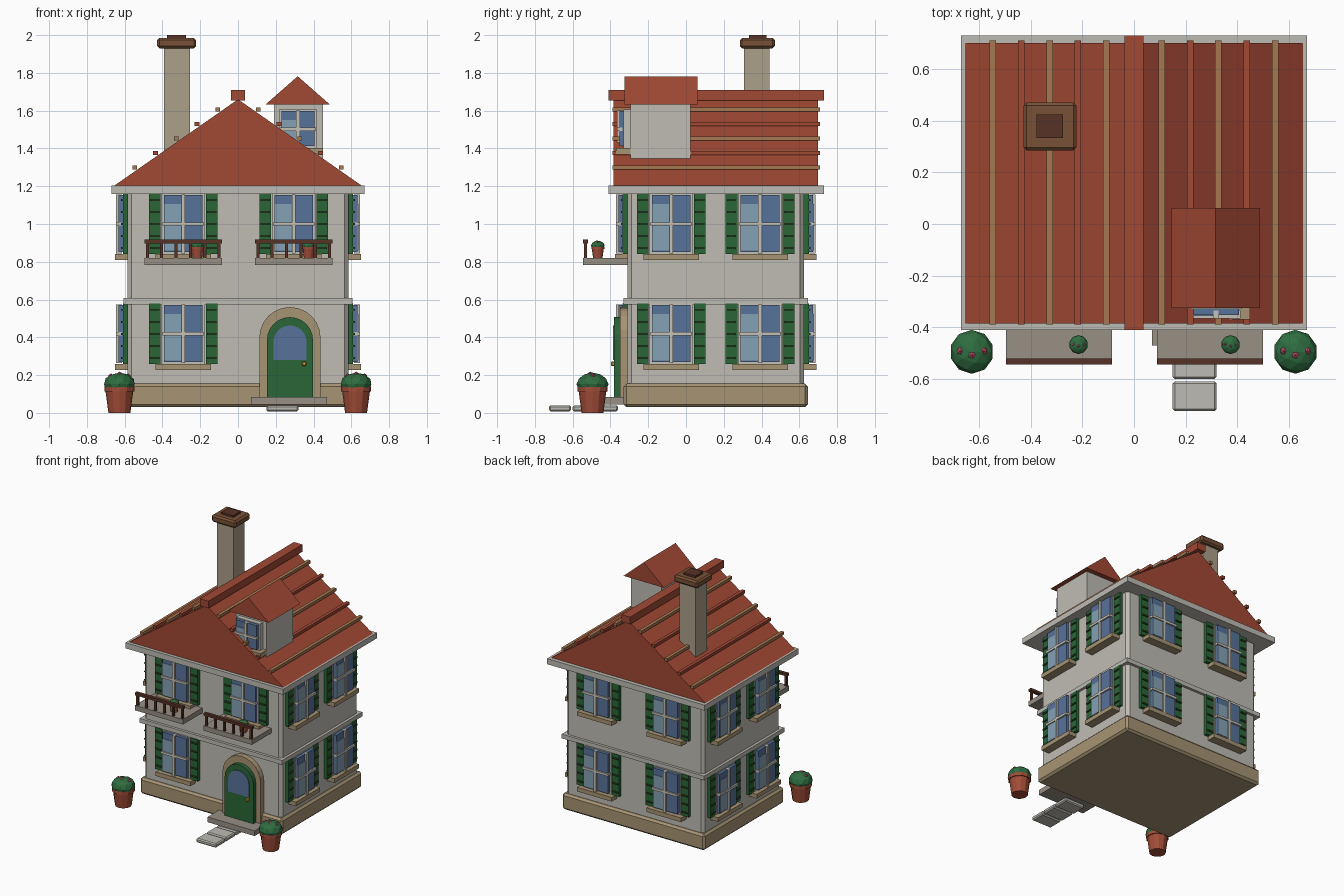
import bpy, bmesh, math
from mathutils import Matrix, Vector

if "Cube" in bpy.data.objects:
    bpy.data.objects.remove(bpy.data.objects["Cube"])


def mat(name, r, g, b):
    m = bpy.data.materials.new(name)
    m.diffuse_color = tuple((c / 255) ** 2.2 for c in (r, g, b)) + (1,)
    m.use_nodes = True
    m.node_tree.nodes["Principled BSDF"].inputs["Base Color"].default_value = m.diffuse_color
    return m


WALL = mat("plaster", 190, 187, 178)
TRIM = mat("pale_trim", 188, 186, 178)
FRAME = mat("window_frame", 196, 192, 182)
STONE = mat("tan_stone", 165, 146, 115)
SLAB = mat("step_stone", 150, 142, 132)
ROOF = mat("roof_tile", 160, 74, 55)
BATTEN = mat("tan_batten", 165, 120, 82)
SHAFT = mat("chimney_stone", 170, 158, 136)
BROWN = mat("brown_brick", 120, 82, 58)
DARK = mat("dark_wood", 88, 54, 42)
GREEN = mat("green_paint", 46, 102, 58)
SLAT = mat("slat_green", 52, 76, 48)
GLASS = mat("glass", 88, 114, 152)
SHINE = mat("glass_shine", 132, 160, 180)
CLAY = mat("clay", 160, 78, 58)
LEAF = mat("leaf", 50, 108, 66)
PINK = mat("flower", 200, 84, 108)
BRASS = mat("brass", 205, 165, 60)
I = Matrix.Identity(4)


def finish(name, bm, m, M=I):
    bm.transform(M)
    bmesh.ops.recalc_face_normals(bm, faces=bm.faces)
    me = bpy.data.meshes.new(name)
    bm.to_mesh(me)
    bm.free()
    me.materials.append(m)
    ob = bpy.data.objects.new(name, me)
    bpy.context.collection.objects.link(ob)
    return ob


def boxes(name, m, spans, M=I, bevel=0):
    """One object made of boxes given as (x0, x1, y0, y1, z0, z1)."""
    bm = bmesh.new()
    for x0, x1, y0, y1, z0, z1 in spans:
        T = Matrix.Translation(((x0 + x1) / 2, (y0 + y1) / 2, (z0 + z1) / 2))
        bmesh.ops.create_cube(bm, size=1, matrix=T @ Matrix.Diagonal((x1 - x0, y1 - y0, z1 - z0, 1)))
    if bevel:
        bmesh.ops.bevel(bm, geom=bm.edges[:], offset=bevel, segments=1, affect='EDGES')
    return finish(name, bm, m, M)


def prism(name, m, outline, y0, y1):
    """Extrude an x-z outline from y0 to y1."""
    bm = bmesh.new()
    f = bm.faces.new([bm.verts.new((x, y0, z)) for x, z in outline])
    ext = bmesh.ops.extrude_face_region(bm, geom=[f])
    bmesh.ops.translate(bm, vec=(0, y1 - y0, 0), verts=[v for v in ext['geom'] if isinstance(v, bmesh.types.BMVert)])
    return finish(name, bm, m)


def arch(cx, r, z0, spring, n=12):
    pts = [(cx - r, z0), (cx + r, z0)]
    return pts + [(cx + r * math.cos(math.pi * i / n), spring + r * math.sin(math.pi * i / n)) for i in range(n + 1)]


# House shell
boxes("foundation", STONE, [(-.605, .605, -.33, .645, .03, .155)], bevel=.015)
boxes("walls", WALL, [(-.585, .585, -.31, .625, .035, 1.18)], bevel=.022)
boxes("belt_course", TRIM, [(-.605, .605, -.33, .645, .575, .608)])
boxes("eave_slab", TRIM, [(-.67, .67, -.41, .73, 1.16, 1.203)])

# Main roof with ridge cap and battens
prism("roof", ROOF, [(-.655, 1.203), (.655, 1.203), (0, 1.66)], -.385, .70)
boxes("ridge_cap", ROOF, [(-.036, .036, -.41, .73, 1.655, 1.71)])
for k in range(5):
    x, z = .107 + .11 * k, 1.608 - .077 * k
    boxes("roof_batten", ROOF if k % 2 else BATTEN,
          [(s * x - .0125, s * x + .0125, -.39, .71, z - .012, z + .01) for s in (-1, 1)])

# Chimney
boxes("chimney_shaft", SHAFT, [(-.392, -.255, .307, .443, 1.3, 1.94)])
boxes("chimney_cap", BROWN, [(-.428, -.222, .285, .47, 1.93, 1.985)], bevel=.012)
boxes("chimney_flue", DARK, [(-.377, -.275, .333, .425, 1.975, 2.0)])


def window(M, z0, w=.23, h=.32, shutters=True):
    """Window in wall coordinates: x across, -y outward."""
    a, z1 = w / 2, z0 + h
    mid = z0 + h / 2
    boxes("window_frame", FRAME, [(-a, a, -.025, .01, z0, z1)], M)
    boxes("window_glass", GLASS, [(-a + .012, a - .012, -.048, 0, z0 + .012, z1 - .006)], M)
    boxes("window_shine", SHINE, [(-a + .014, -.012, -.052, -.04, z0 + .02, z1 - .055)], M)
    boxes("window_bars", FRAME, [(-.01, .01, -.06, -.03, z0 + .005, z1 - .004),
                                 (-a + .005, a - .005, -.06, -.03, mid - .009, mid + .009)], M)
    boxes("window_sill", STONE, [(-a - .032, a + .032, -.065, .01, z0 - .03, z0 + .002)], M)
    if shutters:
        for s in (-1, 1):
            c = s * (a + .036)
            boxes("shutter", GREEN, [(c - .031, c + .031, -.025, .005, z0, z1)], M)
            boxes("shutter_slats", SLAT, [(c - .025, c + .025, -.034, -.02, zz - .005, zz + .005)
                                          for zz in (z0 + h * (i + .5) / 5 for i in range(5))], M)


# Windows on all four sides
CY = .157
sides = [(0, [(-.29, -.31), (.295, -.31)]), (90, [(.585, CY - .235), (.585, CY + .235)]),
         (180, [(-.295, .625), (.295, .625)]), (-90, [(-.585, CY - .235), (-.585, CY + .235)])]
for ang, spots in sides:
    for x, y in spots:
        M = Matrix.Translation((x, y, 0)) @ Matrix.Rotation(math.radians(ang), 4, 'Z')
        window(M, .84)
        if not (ang == 0 and x > 0):
            window(M, .258)

# Dormer
boxes("dormer_walls", WALL, [(.19, .45, -.295, .025, 1.25, 1.635)])
prism("dormer_roof", ROOF, [(.145, 1.632), (.487, 1.632), (.316, 1.782)], -.325, .062)
window(Matrix.Translation((.318, -.305, 0)), 1.40, .20, .205, False)

# Arched front door with step and stepping stones
D = .275
prism("door_surround", STONE, arch(D, .162, .083, .398), -.35, -.30)
prism("door", GREEN, arch(D, .122, .085, .385), -.38, -.34)
prism("door_glass", GLASS, arch(D, .088, .28, .375), -.386, -.37)
boxes("door_knob", BRASS, [(.338, .362, -.398, -.375, .248, .272)], bevel=.005)
boxes("door_step", SLAB, [(.07, .47, -.47, -.31, .045, .085)])
boxes("stepping_stones", TRIM, [(.15, .32, y - .058, y + .058, .008, .04) for y in (-.667, -.542, -.418)], bevel=.008)


def planter(x, y, z, s):
    """Clay pot with a faceted bush and flowers; s scales the large size."""
    M = Matrix.Translation((x, y, z)) @ Matrix.Scale(s, 4)
    bm = bmesh.new()
    for r1, r2, lo, hi in ((.058, .074, 0, .12), (.08, .08, .112, .138)):
        bmesh.ops.create_cone(bm, cap_ends=True, segments=12, radius1=r1, radius2=r2, depth=hi - lo,
                              matrix=Matrix.Translation((0, 0, (lo + hi) / 2)))
    finish("pot", bm, CLAY, M)
    bm = bmesh.new()
    bmesh.ops.create_icosphere(bm, subdivisions=2, radius=1,
                               matrix=Matrix.Translation((0, 0, .152)) @ Matrix.Diagonal((.085, .085, .061, 1)))
    finish("bush", bm, LEAF, M)
    bm = bmesh.new()
    for fx, fy, fz in ((-.045, .003, .193), (.045, .003, .193), (0, -.012, .203)):
        bmesh.ops.create_icosphere(bm, subdivisions=1, radius=.016, matrix=Matrix.Translation((fx, fy, fz)))
    finish("flowers", bm, PINK, M)


# Balconies with front rails, and planters
for cx, px in ((-.29, -.215), (.295, .374)):
    boxes("balcony_slab", SLAB, [(cx - .205, cx + .205, -.545, -.30, .782, .82)])
    posts = [cx - .19 + .076 * i for i in range(6)]
    boxes("balcony_rail", DARK, [(cx - .205, cx + .205, -.545, -.52, .898, .918)] +
          [(p - .008, p + .008, -.54, -.524, .815, .905) for p in posts])
    planter(px, -.467, .82, .43)
for x in (-.628, .625):
    planter(x, -.495, 0, 1)
